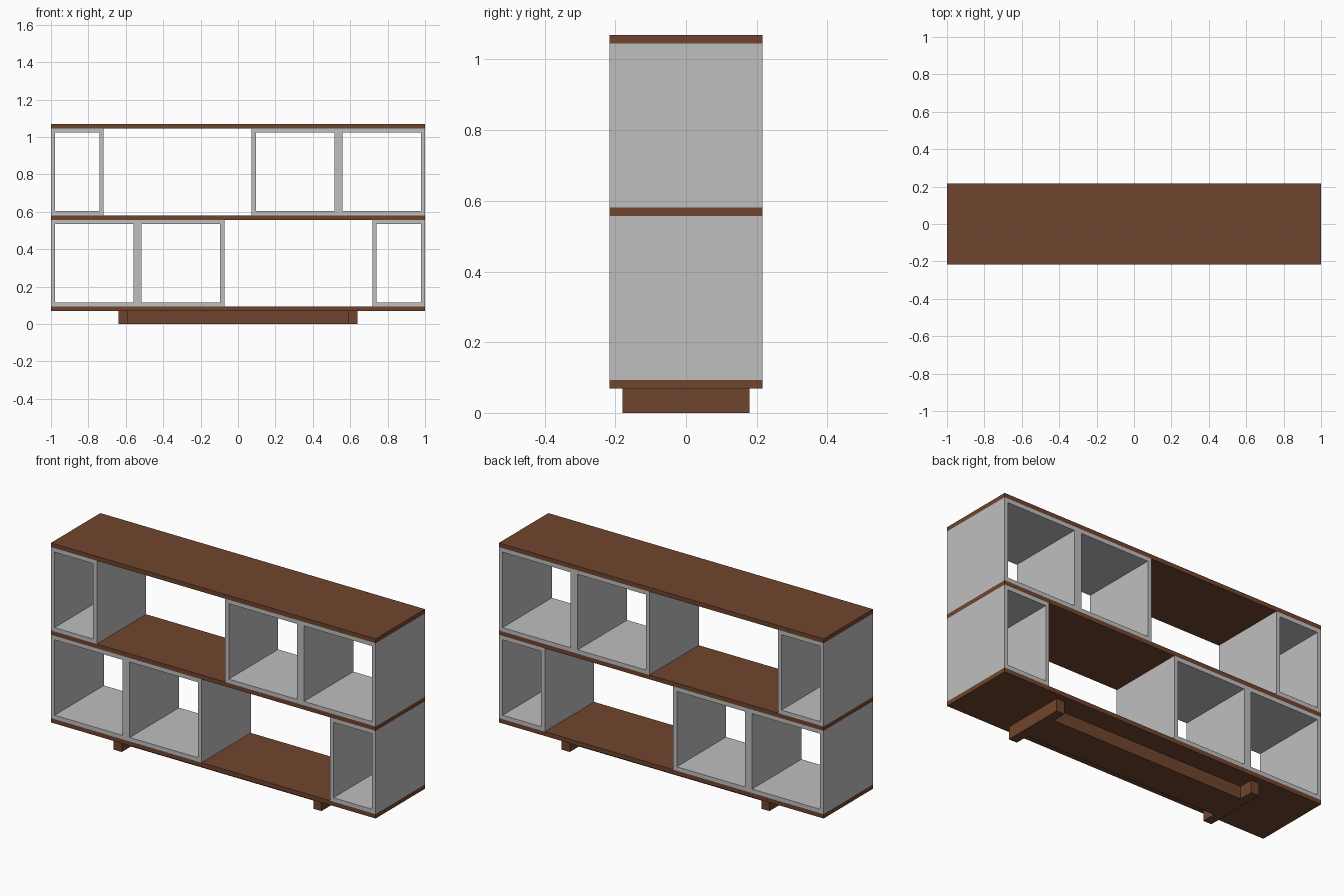
import bpy, bmesh

if "Cube" in bpy.data.objects:
    bpy.data.objects.remove(bpy.data.objects["Cube"])


def material(name, rgb):
    m = bpy.data.materials.new(name)
    m.diffuse_color = (*rgb, 1.0)
    m.use_nodes = True
    m.node_tree.nodes["Principled BSDF"].inputs["Base Color"].default_value = m.diffuse_color
    return m


BROWN = material("walnut_brown", (0.162, 0.060, 0.026))
GREY = material("light_grey", (0.52, 0.52, 0.52))

D = 0.217        # half depth of boards and boxes
T = 0.022        # box wall thickness
B = 0.024        # board thickness
Z = [0.069, 0.557, 1.045]   # undersides of the three boards


def finish(name, bm, mat):
    bmesh.ops.recalc_face_normals(bm, faces=bm.faces[:])
    me = bpy.data.meshes.new(name)
    bm.to_mesh(me)
    bm.free()
    me.materials.append(mat)
    ob = bpy.data.objects.new(name, me)
    bpy.context.collection.objects.link(ob)


def block(name, x, y, z, mat):
    bm = bmesh.new()
    bmesh.ops.create_cube(bm, size=1)
    for v in bm.verts:
        for i, (lo, hi) in enumerate((x, y, z)):
            v.co[i] = hi if v.co[i] > 0 else lo
    finish(name, bm, mat)


def open_box(name, edges, z0, z1):
    """Row of compartments open at front and back; edges are the compartment limits."""
    xs = []
    for a, b in zip(edges, edges[1:]):
        xs += [a, a + T, b - T]
    xs.append(edges[-1])
    zs = [z0, z0 + T, z1 - T, z1]
    bm = bmesh.new()
    grid = [[bm.verts.new((x, -D, z)) for z in zs] for x in xs]
    for i in range(len(xs) - 1):
        for j in range(3):
            if i % 3 == 1 and j == 1:
                continue   # compartment opening
            bm.faces.new((grid[i][j], grid[i + 1][j], grid[i + 1][j + 1], grid[i][j + 1]))
    ext = bmesh.ops.extrude_face_region(bm, geom=bm.faces[:], use_keep_orig=True)
    for v in ext["geom"]:
        if isinstance(v, bmesh.types.BMVert):
            v.co.y = D
    # merge coplanar wall pieces
    bmesh.ops.dissolve_limit(bm, angle_limit=0.01, verts=bm.verts[:], edges=bm.edges[:])
    finish(name, bm, GREY)


# Boards
for name, z in zip(("bottom_board", "middle_board", "top_board"), Z):
    block(name, (-1, 1), (-D, D), (z, z + B), BROWN)

# Compartments: the upper row is the lower row turned around
lower = ([-1, -0.537, -0.073], [0.718, 1])
for k, edges in enumerate(lower):
    kind = ("double", "narrow")[k]
    open_box(f"lower_{kind}_box", edges, Z[0] + B, Z[1])
    open_box(f"upper_{kind}_box", [-x for x in reversed(edges)], Z[1] + B, Z[2])

# Base: two feet joined by a central rail
block("left_foot", (-0.64, -0.59), (-0.18, 0.18), (0, Z[0]), BROWN)
block("right_foot", (0.59, 0.64), (-0.18, 0.18), (0, Z[0]), BROWN)
block("base_rail", (-0.59, 0.59), (-0.10, 0.10), (0, Z[0]), BROWN)
